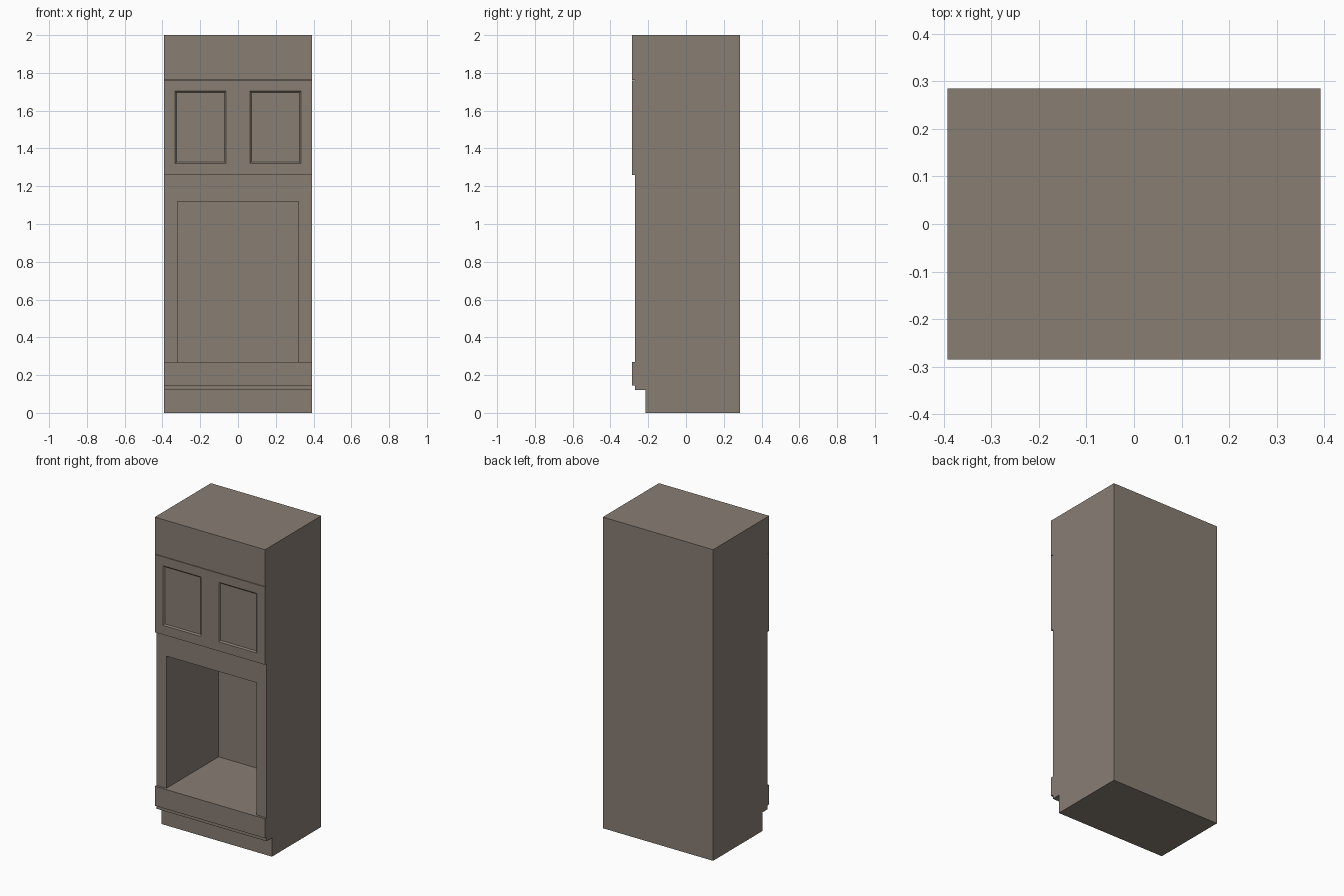
import bpy, bmesh
from mathutils import Vector

if "Cube" in bpy.data.objects:
    bpy.data.objects.remove(bpy.data.objects["Cube"])

HALF_W = 0.392   # half width of the cabinet
BACK = 0.285     # rear plane
CARCASS_Y = -0.27
FRONT_Y = -0.285

wood = bpy.data.materials.new("taupe_wood")
wood.diffuse_color = (0.25, 0.21, 0.175, 1.0)
wood.use_nodes = True
wood.node_tree.nodes["Principled BSDF"].inputs["Base Color"].default_value = wood.diffuse_color


def block(name, y0, y1, z0, z1, openings=(), bevel=0.0, depth=0.0):
    """Full-width box; each opening (x0, x1, z0, z1) is sunk into its front face."""
    bm = bmesh.new()
    bmesh.ops.create_cube(bm, size=1)
    for v in bm.verts:
        v.co = Vector((v.co.x * 2 * HALF_W,
                       y0 if v.co.y < 0 else y1,
                       z0 if v.co.z < 0 else z1))
    # Cut the front face along every opening border
    cuts = {((x, 0, 0), (1, 0, 0)) for o in openings for x in o[:2]}
    cuts |= {((0, 0, z), (0, 0, 1)) for o in openings for z in o[2:]}
    for co, no in sorted(cuts):
        front = [f for f in bm.faces if f.normal.y < -0.9]
        geom = front + list({e for f in front for e in f.edges}) \
            + list({v for f in front for v in f.verts})
        bmesh.ops.bisect_plane(bm, geom=geom, plane_co=co, plane_no=no)
        bm.normal_update()
    # Sink the cells lying inside an opening
    cells = []
    for f in bm.faces:
        c = f.calc_center_median()
        if f.normal.y < -0.9 and any(a < c.x < b and p < c.z < q
                                     for a, b, p, q in openings):
            cells.append(f)
    if cells:
        bmesh.ops.inset_individual(bm, faces=cells, thickness=bevel,
                                   depth=-depth, use_even_offset=True)
    bmesh.ops.recalc_face_normals(bm, faces=bm.faces[:])
    mesh = bpy.data.meshes.new(name)
    bm.to_mesh(mesh)
    bm.free()
    mesh.materials.append(wood)
    obj = bpy.data.objects.new(name, mesh)
    bpy.context.collection.objects.link(obj)
    return obj


# Set-back base
block("toe_kick", -0.215, BACK, 0, 0.12)

# Main body with the deep appliance cavity
block("carcass", CARCASS_Y, BACK, 0.12, 2.0,
      openings=[(-0.32, 0.32, 0.27, 1.12)], depth=0.53)

# Flat front below the cavity
block("drawer_front", FRONT_Y, CARCASS_Y, 0.145, 0.27)

# Door front with two bevelled recessed panels
block("door_front", FRONT_Y, CARCASS_Y, 1.26, 1.76,
      openings=[(-0.333, -0.063, 1.32, 1.703), (0.063, 0.333, 1.32, 1.703)],
      bevel=0.008, depth=0.008)

# Plain top panel, separated by a fine gap
block("top_panel", FRONT_Y, CARCASS_Y, 1.763, 2.0)
